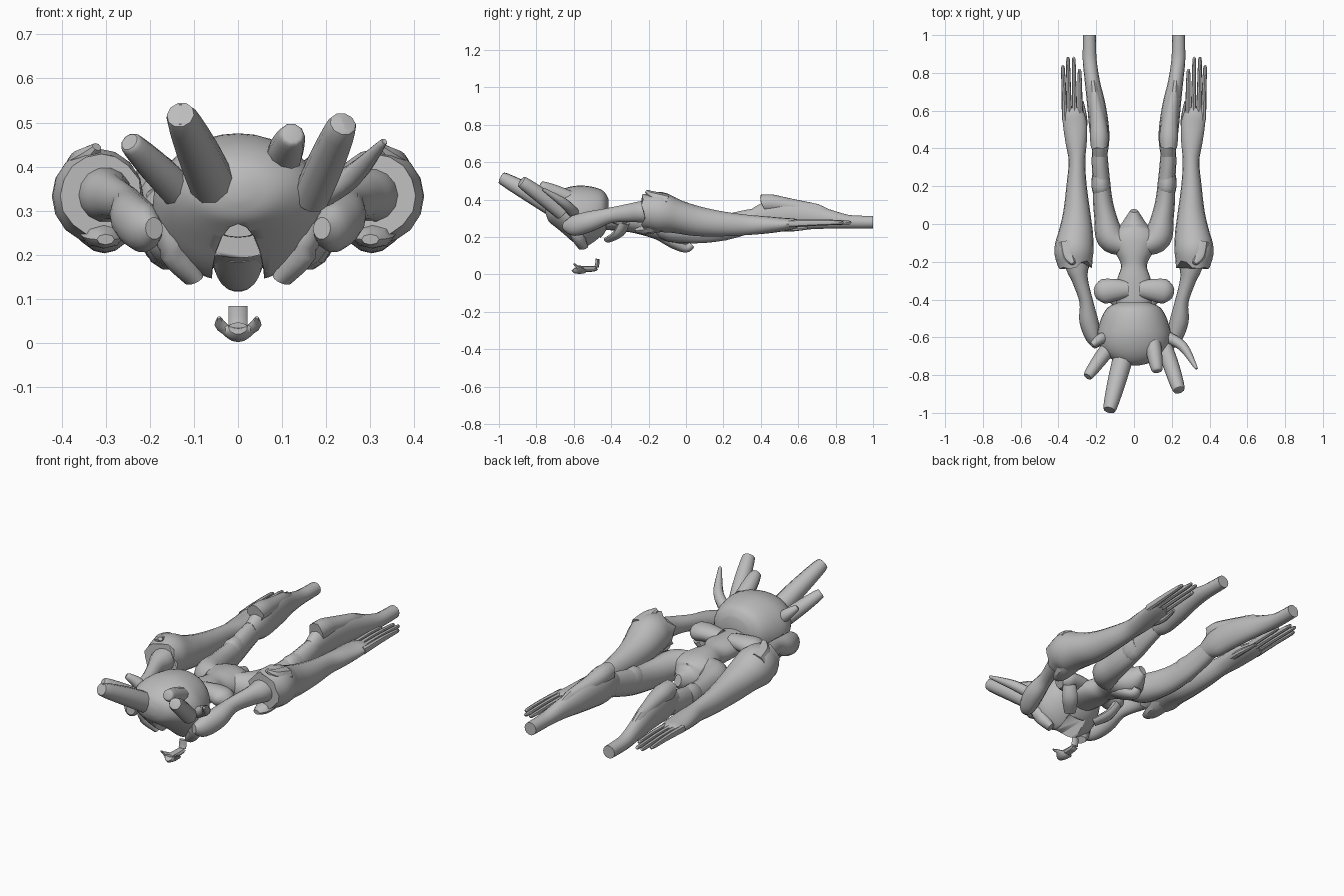
import bpy, bmesh, math, random
from mathutils import Vector

random.seed(3)
grey = bpy.data.materials.new("bone grey")
grey.diffuse_color = (0.5, 0.5, 0.5, 1)


def finish(name, bm, mirror=False, angle=40):
    bmesh.ops.recalc_face_normals(bm, faces=bm.faces)
    me = bpy.data.meshes.new(name)
    bm.to_mesh(me)
    bm.free()
    ob = bpy.data.objects.new(name, me)
    bpy.context.collection.objects.link(ob)
    me.materials.append(grey)
    bpy.ops.object.select_all(action='DESELECT')
    ob.select_set(True)
    bpy.context.view_layer.objects.active = ob
    bpy.ops.object.shade_smooth_by_angle(angle=math.radians(angle))
    if mirror:
        ob.modifiers.new("mirror", 'MIRROR').use_mirror_merge = False
    return ob


def spline(pts, steps):
    """Catmull-Rom through rows of x, y, z, half width, half height."""
    p = [pts[0]] + list(pts) + [pts[-1]]
    out = []
    for i in range(1, len(p) - 2):
        for s in range(steps):
            t = s / steps
            out.append([0.5 * (2 * b + (c - a) * t + (2 * a - 5 * b + 4 * c - d) * t * t
                               + (3 * b - a - 3 * c + d) * t ** 3)
                        for a, b, c, d in zip(p[i - 1], p[i], p[i + 1], p[i + 2])])
    return out + [list(pts[-1])]


def tube(name, pts, mirror=False, seg=14, steps=4, jag=0.0, upright=False, angle=40):
    rows = spline(pts, steps)
    bm = bmesh.new()
    rings = []
    for i, r in enumerate(rows):
        a, b = rows[max(i - 1, 0)], rows[min(i + 1, len(rows) - 1)]
        t = (Vector(b[:3]) - Vector(a[:3])).normalized()
        if upright:
            t = Vector((0, 1, 0))
        ref = Vector((0, 0, 1)) if abs(t.z) < 0.9 else Vector((0, 1, 0))
        side = t.cross(ref).normalized()
        up = side.cross(t)
        ring = []
        for k in range(seg):
            an = 2 * math.pi * k / seg
            co = Vector(r[:3]) + side * math.cos(an) * r[3] + up * math.sin(an) * r[4]
            if i == 0 and jag:
                co -= t * random.uniform(-0.2, 1) * jag
            ring.append(bm.verts.new(co))
        rings.append(ring)
    for a, b in zip(rings, rings[1:]):
        for k in range(seg):
            bm.faces.new((a[k], a[(k + 1) % seg], b[(k + 1) % seg], b[k]))
    bm.faces.new(rings[0])
    bm.faces.new(rings[-1])
    return finish(name, bm, mirror, angle)


# Domed skull, low at the chin and open at the mouth
skull = tube("skull", [(0, -0.75, 0.345, 0.02, 0.02), (0, -0.735, 0.345, 0.085, 0.06),
                       (0, -0.70, 0.345, 0.138, 0.092), (0, -0.655, 0.336, 0.175, 0.123),
                       (0, -0.60, 0.318, 0.193, 0.155), (0, -0.545, 0.306, 0.188, 0.169),
                       (0, -0.485, 0.318, 0.167, 0.147), (0, -0.44, 0.33, 0.136, 0.115),
                       (0, -0.415, 0.335, 0.08, 0.07)], seg=32, steps=3, upright=True, angle=60)
mouth = tube("mouth_cutter", [(0, -1, 0.12, 0.066, 0.15), (0, -0.46, 0.12, 0.06, 0.15)], steps=1, seg=20)
mouth.hide_render = True
mouth.hide_set(True)
cut = skull.modifiers.new("mouth", 'BOOLEAN')
cut.object = mouth
cut.solver = 'EXACT'

# Cheeks beside the mouth
tube("cheek", [(0.165, -0.60, 0.28, 0.03, 0.03), (0.142, -0.58, 0.21, 0.035, 0.04),
               (0.10, -0.55, 0.145, 0.03, 0.02)], True)

# Head spikes, each from root through a bend to a blunt tip
spikes = [
    ((-0.045, -0.66, 0.33, 0.054), (-0.085, -0.81, 0.42, 0.050), (-0.127, -0.972, 0.51, 0.036)),
    ((-0.13, -0.65, 0.34, 0.042), (-0.19, -0.73, 0.40, 0.037), (-0.24, -0.80, 0.45, 0.027)),
    ((0.10, -0.63, 0.41, 0.042), (0.11, -0.70, 0.44, 0.040), (0.122, -0.77, 0.47, 0.030)),
    ((0.165, -0.66, 0.33, 0.042), (0.20, -0.76, 0.41, 0.042), (0.235, -0.87, 0.49, 0.034)),
    ((0.18, -0.60, 0.33, 0.030), (0.26, -0.65, 0.38, 0.026), (0.325, -0.755, 0.45, 0.010)),
    ((-0.15, -0.60, 0.37, 0.030), (-0.18, -0.61, 0.40, 0.028), (-0.215, -0.635, 0.43, 0.018)),
]
for i, s in enumerate(spikes):
    # Round the tip with a short closing ring
    a, b = Vector(s[1][:3]), Vector(s[2][:3])
    tip = b + (b - a).normalized() * 0.012
    tube("head_spike_%d" % (i + 1), [p + (p[3],) for p in s] + [(*tip, s[2][3] * 0.55, s[2][3] * 0.55)], seg=10)

# Loose lower jaw: crescent and stalk
tube("jaw_crescent", [(-0.043, -0.60, 0.058, 0.004, 0.004), (-0.034, -0.575, 0.035, 0.022, 0.010),
                      (0, -0.57, 0.02, 0.042, 0.018), (0.034, -0.575, 0.035, 0.022, 0.010),
                      (0.043, -0.60, 0.058, 0.004, 0.004)], seg=8)
tube("jaw_stalk", [(0, -0.59, 0.03, 0.025, 0.018), (0, -0.50, 0.03, 0.022, 0.015),
                   (0, -0.478, 0.04, 0.022, 0.012), (0, -0.473, 0.084, 0.021, 0.01)], seg=8)

# Neck, waist and pelvis in one body
tube("torso", [(0, -0.48, 0.29, 0.07, 0.05), (0, -0.38, 0.29, 0.10, 0.055), (0, -0.29, 0.285, 0.088, 0.06),
               (0, -0.22, 0.275, 0.068, 0.066), (0, -0.15, 0.265, 0.10, 0.078),
               (0, -0.08, 0.25, 0.13, 0.085), (0, -0.01, 0.23, 0.075, 0.075),
               (0, 0.07, 0.25, 0.02, 0.03)], seg=20)
tube("pelvis_guard", [(0, -0.14, 0.21, 0.06, 0.03), (0, -0.06, 0.17, 0.055, 0.035),
                      (0, 0.0, 0.14, 0.035, 0.024), (0, 0.03, 0.16, 0.02, 0.02)])

# Shoulder rolls and the ribs hanging below them
tube("shoulder_roll", [(0.03, -0.345, 0.32, 0.045, 0.035), (0.11, -0.35, 0.32, 0.06, 0.042),
                       (0.165, -0.358, 0.31, 0.064, 0.047), (0.198, -0.365, 0.295, 0.035, 0.03)], True)
tube("rib", [(0.16, -0.33, 0.28, 0.035, 0.025), (0.13, -0.36, 0.22, 0.04, 0.022),
             (0.08, -0.42, 0.185, 0.03, 0.016)], True, seg=10)

# Upper arms
tube("upper_arm", [(0.19, -0.65, 0.26, 0.022, 0.025), (0.213, -0.60, 0.26, 0.043, 0.055),
                   (0.24, -0.51, 0.285, 0.050, 0.055), (0.253, -0.41, 0.315, 0.036, 0.042),
                   (0.285, -0.30, 0.33, 0.042, 0.05), (0.30, -0.23, 0.335, 0.06, 0.06),
                   (0.31, -0.12, 0.34, 0.07, 0.07)], True)

# Ragged elbow cuff running into the forearm and hand
tube("forearm", [(0.312, -0.21, 0.335, 0.092, 0.094), (0.318, -0.14, 0.333, 0.104, 0.108),
                 (0.308, -0.05, 0.31, 0.092, 0.09), (0.303, 0.06, 0.285, 0.072, 0.08),
                 (0.304, 0.20, 0.27, 0.054, 0.066), (0.302, 0.33, 0.265, 0.044, 0.054),
                 (0.306, 0.43, 0.265, 0.056, 0.046), (0.312, 0.52, 0.267, 0.063, 0.036),
                 (0.322, 0.58, 0.272, 0.058, 0.027), (0.327, 0.615, 0.274, 0.045, 0.014)],
     True, seg=16, jag=0.04)
tube("elbow_point", [(0.35, -0.10, 0.39, 0.05, 0.04), (0.345, -0.17, 0.415, 0.035, 0.03),
                     (0.32, -0.21, 0.445, 0.012, 0.01)], True, seg=8)
tube("elbow_hook", [(0.31, -0.12, 0.26, 0.06, 0.03), (0.305, -0.22, 0.24, 0.045, 0.026),
                    (0.30, -0.27, 0.235, 0.02, 0.012)], True, seg=8)

# Four long fingers and a thumb
for i, (x0, x1, y1) in enumerate([(0.285, 0.288, 0.82), (0.314, 0.319, 0.88),
                                  (0.342, 0.349, 0.88), (0.366, 0.376, 0.84)]):
    tube("finger_%d" % (i + 1), [(x0, 0.55, 0.272, 0.016, 0.02), ((x0 + x1) / 2, 0.70, 0.278, 0.0125, 0.017),
                                 (x1, y1 - 0.02, 0.278, 0.010, 0.011), (x1, y1, 0.277, 0.005, 0.005)],
         True, seg=8)
tube("thumb", [(0.275, 0.46, 0.255, 0.02, 0.02), (0.262, 0.55, 0.245, 0.015, 0.016),
               (0.275, 0.65, 0.248, 0.008, 0.008)], True, seg=8)

# Thighs, curving out of the pelvis
tube("thigh", [(0.06, -0.11, 0.255, 0.06, 0.07), (0.125, -0.07, 0.25, 0.075, 0.078),
               (0.15, 0.03, 0.242, 0.06, 0.077), (0.165, 0.12, 0.243, 0.052, 0.074),
               (0.172, 0.22, 0.255, 0.046, 0.070), (0.18, 0.32, 0.28, 0.044, 0.066),
               (0.182, 0.40, 0.30, 0.040, 0.06)], True)
tube("thigh_band", [(0.172, 0.165, 0.25, 0.045, 0.06), (0.174, 0.20, 0.255, 0.051, 0.076),
                    (0.178, 0.26, 0.265, 0.045, 0.064)], True, steps=2)

# Knee plates, shins and blunt feet
tube("knee_plate", [(0.183, 0.415, 0.38, 0.045, 0.05), (0.184, 0.46, 0.38, 0.050, 0.050),
                    (0.188, 0.53, 0.37, 0.044, 0.044), (0.20, 0.62, 0.355, 0.036, 0.040),
                    (0.212, 0.70, 0.342, 0.028, 0.036), (0.22, 0.77, 0.32, 0.02, 0.024)],
     True, seg=10, steps=2, jag=0.02)
tube("shin", [(0.18, 0.36, 0.305, 0.038, 0.05), (0.18, 0.45, 0.315, 0.050, 0.085),
              (0.188, 0.54, 0.318, 0.052, 0.085), (0.201, 0.64, 0.312, 0.048, 0.074),
              (0.220, 0.75, 0.298, 0.040, 0.055), (0.234, 0.86, 0.283, 0.037, 0.038),
              (0.236, 0.94, 0.28, 0.035, 0.035), (0.236, 1.0, 0.28, 0.034, 0.034)], True)
